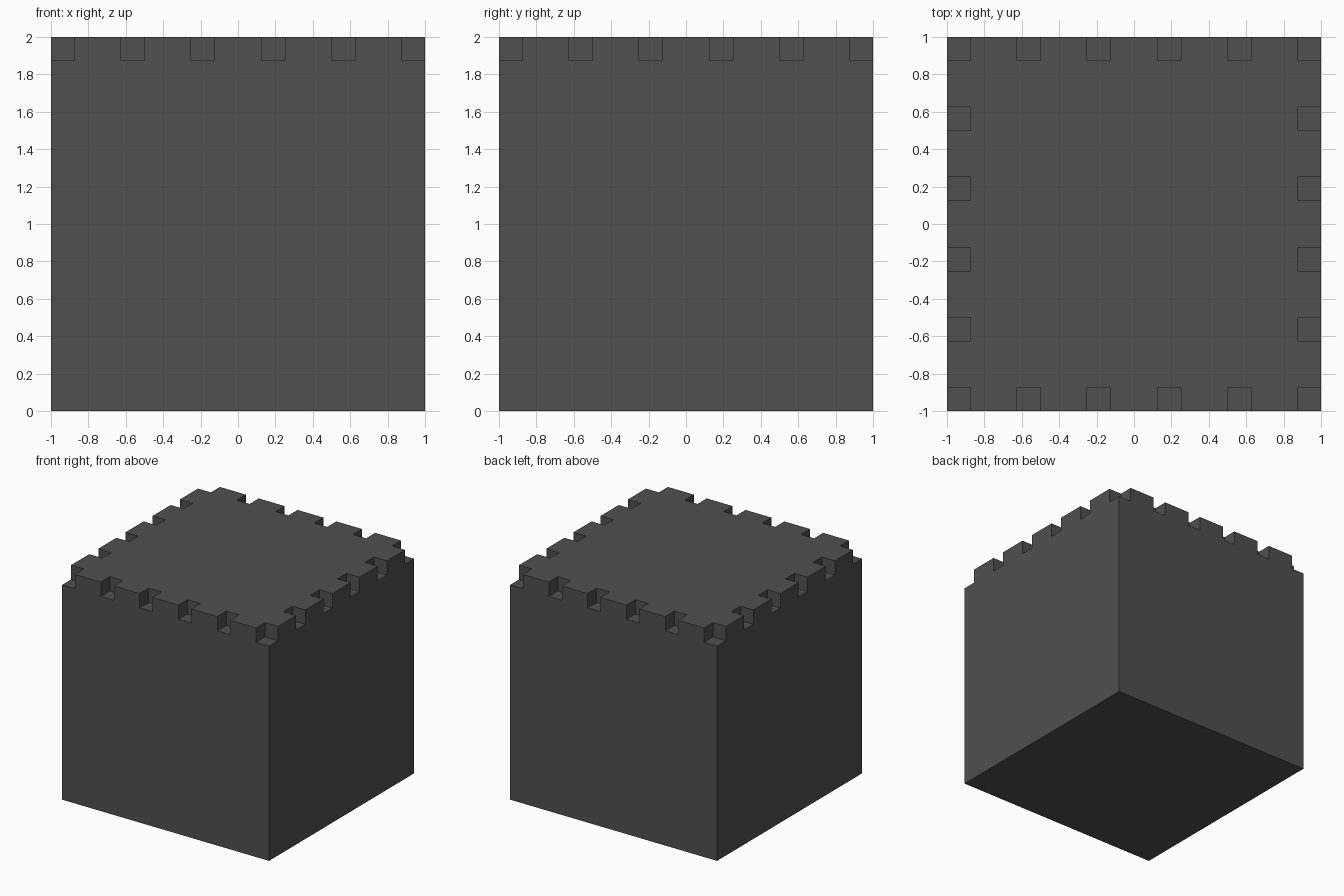
import bpy, bmesh
from mathutils import Matrix, Vector

if "Cube" in bpy.data.objects:
    bpy.data.objects.remove(bpy.data.objects["Cube"])

N = 0.125  # notch size

mat = bpy.data.materials.new("dark_grey")
mat.diffuse_color = (0.08, 0.08, 0.08, 1)
mat.use_nodes = True
mat.node_tree.nodes["Principled BSDF"].inputs["Base Color"].default_value = mat.diffuse_color


def add_box(bm, lo, hi):
    lo, hi = Vector(lo), Vector(hi)
    m = Matrix.Translation((lo + hi) / 2) @ Matrix.Diagonal((*(hi - lo), 1))
    bmesh.ops.create_cube(bm, size=1, matrix=m)


def make_object(name, bm):
    me = bpy.data.meshes.new(name)
    bm.to_mesh(me)
    bm.free()
    ob = bpy.data.objects.new(name, me)
    bpy.context.collection.objects.link(ob)
    me.materials.append(mat)
    return ob


# Main block
bm = bmesh.new()
add_box(bm, (-1, -1, 0), (1, 1, 2))
block = make_object("notched_block", bm)

# Notch cutters: six evenly spaced positions along each top edge, corners included
starts = [-1 + 0.375 * i for i in range(6)]
bm = bmesh.new()


def span(s):
    # let outer cutters overshoot the block
    lo, hi = s, s + N
    return (lo - 0.1 if lo < -0.99 else lo, hi + 0.1 if hi > 0.99 else hi)


for i, x in enumerate(starts):
    for j, y in enumerate(starts):
        if i in (0, 5) or j in (0, 5):
            (x0, x1), (y0, y1) = span(x), span(y)
            add_box(bm, (x0, y0, 2 - N), (x1, y1, 2.1))
cutter = make_object("notch_cutter", bm)
cutter.hide_render = True

# Cut the notches and apply
mod = block.modifiers.new("notches", 'BOOLEAN')
mod.operation = 'DIFFERENCE'
mod.solver = 'EXACT'
mod.object = cutter
bpy.context.view_layer.update()
deps = bpy.context.evaluated_depsgraph_get()
result = bpy.data.meshes.new_from_object(block.evaluated_get(deps))
block.modifiers.clear()
block.data = result
bpy.data.objects.remove(cutter)
